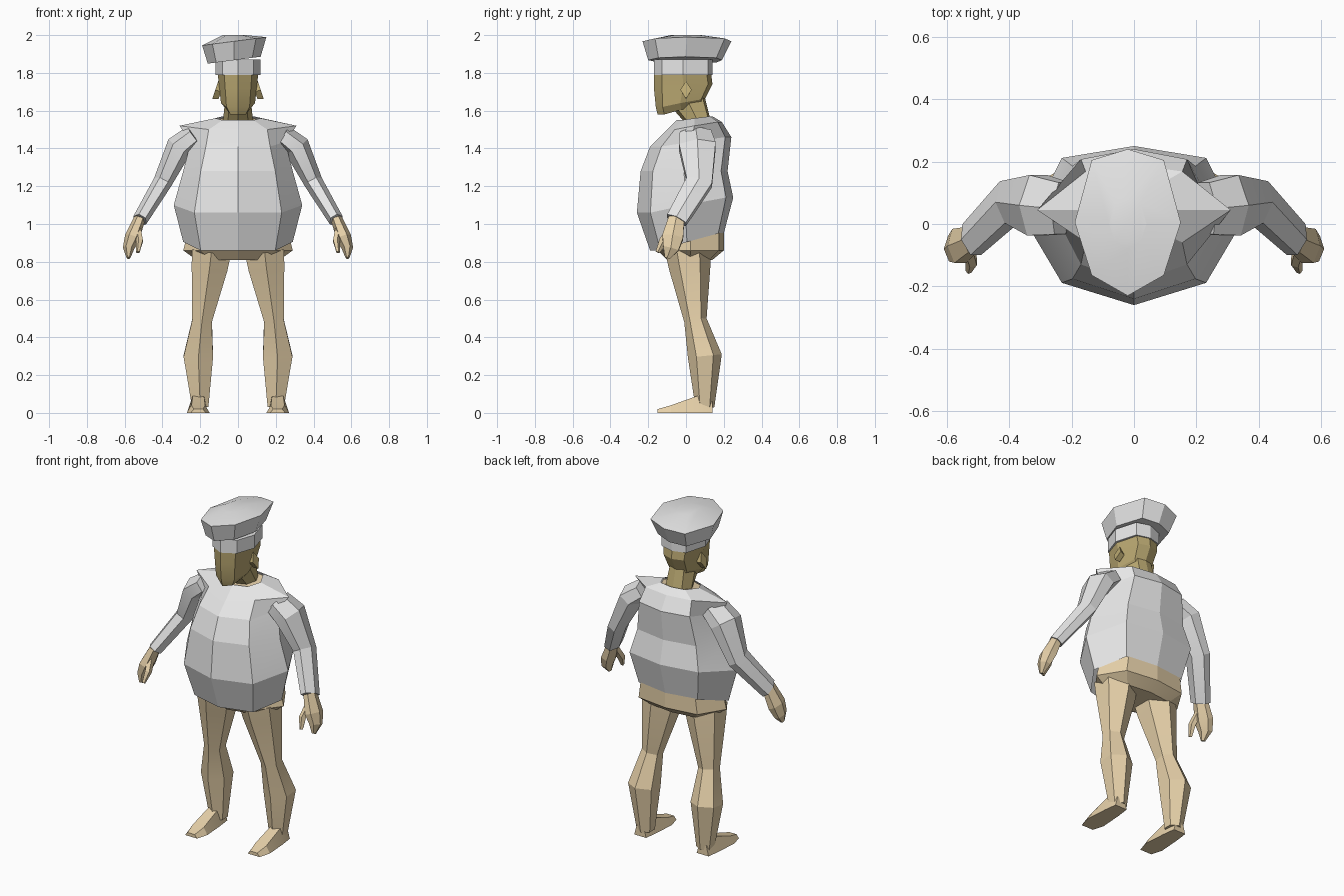
import bpy, bmesh
from math import cos, sin, pi, radians
from mathutils import Vector

cube = bpy.data.objects.get("Cube")
if cube:
    bpy.data.objects.remove(cube, do_unlink=True)


def material(name, rgb):
    mat = bpy.data.materials.new(name)
    mat.use_nodes = True
    mat.diffuse_color = (*rgb, 1)
    shader = mat.node_tree.nodes["Principled BSDF"]
    shader.inputs["Base Color"].default_value = (*rgb, 1)
    return mat


white = material("white cloth", (.8, .8, .8))
skin = material("tan skin", (.8, .64, .4))
olive = material("olive skin", (.5, .4, .17))


def loft(name, rings, mat, mirror=False, start_cap=True, end_cap=True):
    """Skin a list of equal-length point rings."""
    bm = bmesh.new()
    rows = [[bm.verts.new(point) for point in ring] for ring in rings]
    for lower, upper in zip(rows, rows[1:]):
        for i in range(len(lower)):
            bm.faces.new((lower[i - 1], lower[i], upper[i], upper[i - 1]))
    if start_cap:
        bm.faces.new(reversed(rows[0]))
    if end_cap:
        bm.faces.new(rows[-1])
    bmesh.ops.recalc_face_normals(bm, faces=bm.faces)
    mesh = bpy.data.meshes.new(name)
    bm.to_mesh(mesh)
    bm.free()
    mesh.materials.append(mat)
    part = bpy.data.objects.new(name, mesh)
    bpy.context.collection.objects.link(part)
    bpy.ops.object.select_all(action="DESELECT")
    part.select_set(True)
    bpy.context.view_layer.objects.active = part
    bpy.ops.object.shade_smooth_by_angle(angle=radians(15))
    if mirror:
        part.modifiers.new("Mirror", "MIRROR").use_mirror_merge = False
    return part


def body_ring(z, tilt, width, front, back, corner=.68):
    """Eight-sided section with pointed front and back, raised by tilt at the back."""
    middle = (front + back) / 2
    half_depth = (back - front) / 2
    front_corner = middle - half_depth * .72
    back_corner = middle + half_depth * .85
    side = corner * width
    high, mid_z = z + tilt, z + tilt / 2
    return [(0, front, z), (side, front_corner, z), (width, middle, mid_z),
            (side, back_corner, high), (0, back, high), (-side, back_corner, high),
            (-width, middle, mid_z), (-side, front_corner, z)]


def limb(name, path, mat, depth, sides=6, phase=0):
    """Mirrored tube along (x, y, z, radius) stations; depth scales it front to back."""
    centres = [Vector(station[:3]) for station in path]
    rings = []
    for i, station in enumerate(path):
        ahead = centres[min(i + 1, len(path) - 1)]
        behind = centres[max(i - 1, 0)]
        along = (ahead - behind).normalized()
        across = along.cross(Vector((0, 1, 0))).normalized()
        outward = along.cross(across) * depth
        angles = [phase + 2 * pi * k / sides for k in range(sides)]
        rings.append([centres[i] + station[3] * (across * cos(a) + outward * sin(a))
                      for a in angles])
    return loft(name, rings, mat, mirror=True)


# Shirt body, open at the hem, with sloping shoulders
shirt_sections = [
    body_ring(.86, .09, .29, -.19, .2),
    body_ring(1.06, .08, .34, -.26, .25),
    body_ring(1.28, 0, .29, -.24, .22),
    body_ring(1.41, .05, .25, -.19, .24),
    body_ring(1.5, .04, .31, -.1, .19, corner=.5),
    body_ring(1.55, .02, .12, -.05, .14),
]
loft("shirt_body", shirt_sections, white, start_cap=False, end_cap=False)

# Bare patch of chest inside the neckline
loft("upper_chest", [body_ring(1.54, .02, .12, -.05, .14)], skin, start_cap=False)

# Hips
hip_sections = [
    body_ring(.81, 0, .22, -.1, .14),
    body_ring(.86, 0, .29, -.15, .2),
    body_ring(.92, .04, .27, -.15, .2),
]
loft("hips", hip_sections, skin)

# Sleeves from shoulder to cuff, bent at the elbow
sleeve_path = [(.23, .05, 1.47, .06), (.31, .06, 1.41, .07),
               (.4, .07, 1.22, .05), (.52, -.05, 1.02, .04)]
limb("sleeve", sleeve_path, white, depth=1.6)

# Hands with a finger block and a thumb
hand_path = [(.52, -.05, 1.03, .03), (.56, -.07, .93, .04),
             (.58, -.08, .87, .03), (.58, -.1, .82, .01)]
limb("hand", hand_path, skin, depth=1.6)
thumb_path = [(.53, -.08, .97, .02), (.52, -.12, .91, .02), (.53, -.15, .85, .01)]
limb("thumb", thumb_path, skin, depth=1.2, sides=5)

# Legs with an edge down the front
leg_path = [(.14, .01, .86, .12), (.15, .02, .77, .11), (.19, .05, .49, .06),
            (.21, .1, .3, .09), (.2, .1, .03, .05)]
limb("leg", leg_path, skin, depth=1, phase=pi / 6)


# Feet: trapezoid sections from heel to toe
def foot_ring(y, half, height):
    x = .21
    return [(x - half, y, 0), (x - half * .6, y, height),
            (x + half * .6, y, height), (x + half, y, 0)]


foot_sections = [foot_ring(.14, .04, .06), foot_ring(.06, .05, .09),
                 foot_ring(-.08, .06, .04), foot_ring(-.15, .04, .02)]
loft("foot", foot_sections, skin, mirror=True)

# Neck leaning forward into the head
neck_sections = [body_ring(1.53, .02, .08, 0, .13), body_ring(1.61, .06, .07, -.07, .1)]
loft("neck", neck_sections, olive)

# Head from chin to brow
head_sections = [
    body_ring(1.58, .05, .06, -.15, .1),
    body_ring(1.62, .04, .09, -.16, .1),
    body_ring(1.72, .02, .1, -.17, .14),
    body_ring(1.82, 0, .11, -.17, .13),
]
loft("head", head_sections, olive)

# Ears
limb("ear", [(.09, 0, 1.7, .04), (.12, 0, 1.71, .05)], olive, depth=.6, sides=4)

# Cap band
band_sections = [body_ring(z, 0, .12, -.17, .14) for z in (1.79, 1.87)]
loft("cap_band", band_sections, white)

# Cap crown: flared rim under a shallow top, leaning to one side
crown_sections = [
    body_ring(1.87, 0, .14, -.2, .19),
    body_ring(1.97, 0, .17, -.23, .24),
    body_ring(2, 0, .06, -.08, .08),
]
crown = loft("cap_crown", crown_sections, white)
for vertex in crown.data.vertices:
    vertex.co.x -= .02
    if vertex.co.z < 1.99:
        vertex.co.z += vertex.co.x * .13
